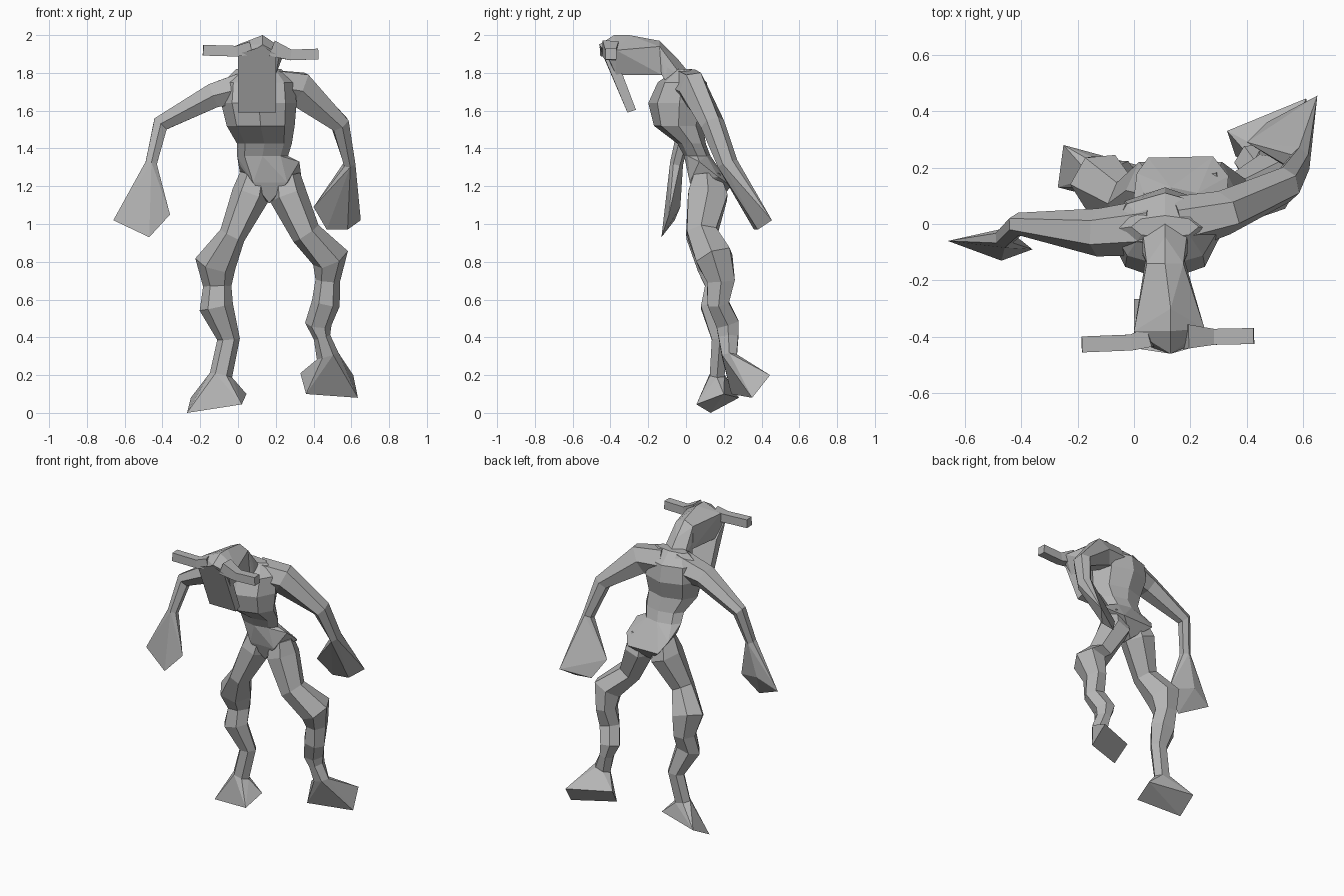
import bpy
import bmesh
import math
from mathutils import Vector

default_cube = bpy.data.objects.get("Cube")
if default_cube:
    bpy.data.objects.remove(default_cube, do_unlink=True)

# Single flat grey for the whole figure
grey = bpy.data.materials.new("plain grey")
grey.use_nodes = True
shade = (.46, .46, .46, 1)
grey.diffuse_color = shade
grey.node_tree.nodes["Principled BSDF"].inputs["Base Color"].default_value = shade

AXIS_X = Vector((1, 0, 0))
AXIS_Y = Vector((0, 1, 0))


def finish(name, bm):
    """Turn a bmesh into a flat shaded object."""
    bmesh.ops.recalc_face_normals(bm, faces=bm.faces[:])
    mesh = bpy.data.meshes.new(name)
    bm.to_mesh(mesh)
    bm.free()
    mesh.materials.append(grey)
    obj = bpy.data.objects.new(name, mesh)
    bpy.context.collection.objects.link(obj)
    return obj


def ring_points(centre, tangent, reference, width, depth, sides):
    """Points of an elliptical polygon square to the tangent."""
    side = (reference - tangent * reference.dot(tangent)).normalized()
    other = tangent.cross(side)
    points = []
    for i in range(sides):
        angle = math.tau * i / sides
        points.append(centre + side * width * math.cos(angle)
                      + other * depth * math.sin(angle))
    return points


def loft(name, stations, reference, sides=6, tangent=None):
    """Skin rings given as x, y, z, half width, half depth.

    Returns the points of the last ring, so another part can join it."""
    bm = bmesh.new()
    centres = [Vector(s[:3]) for s in stations]
    last = len(centres) - 1
    rings = []
    for i, station in enumerate(stations):
        along = centres[min(i + 1, last)] - centres[max(i - 1, 0)]
        direction = tangent or along.normalized()
        points = ring_points(centres[i], direction, reference,
                             station[3], station[4], sides)
        rings.append([bm.verts.new(p) for p in points])
    for lower, upper in zip(rings, rings[1:]):
        for i in range(sides):
            j = (i + 1) % sides
            bm.faces.new((lower[i], lower[j], upper[j], upper[i]))
    bm.faces.new(rings[0])
    bm.faces.new(rings[-1])
    finish(name, bm)
    return points


def hull(name, points):
    """Wrap a convex faceted block around a few corner points."""
    bm = bmesh.new()
    for p in points:
        bm.verts.new(p)
    result = bmesh.ops.convex_hull(bm, input=bm.verts[:])
    loose = [v for v in result["geom_interior"] if isinstance(v, bmesh.types.BMVert)]
    bmesh.ops.delete(bm, geom=loose, context="VERTS")
    bmesh.ops.dissolve_limit(bm, angle_limit=math.radians(4),
                             verts=bm.verts[:], edges=bm.edges[:])
    return finish(name, bm)


# Torso: overhanging chest and narrow waist
waist = loft("torso", [
    (.11, -.01, 1.82, .12, .04),
    (.11, -.02, 1.75, .19, .13),
    (.11, -.035, 1.64, .20, .165),
    (.12, -.04, 1.52, .18, .13),
    (.14, .03, 1.425, .145, .075),
    (.13, .06, 1.36, .135, .07),
], AXIS_X, sides=8, tangent=Vector((0, 0, -1)))

# Pelvis: wide at the hips, pointed at the crotch
hull("pelvis", waist + [
    (.01, .07, 1.31), (.01, .18, 1.27), (.325, .07, 1.33), (.335, .17, 1.25),
    (.08, .02, 1.22), (.26, .02, 1.22), (.05, .235, 1.2), (.28, .24, 1.2),
    (.165, .06, 1.11), (.165, .16, 1.11)])

# Neck with a ridge along its back, and head
neck = [(.11, -.045, 1.875), (.11, .0, 1.82)]
for x in (.03, .19):
    neck += [(x, -.10, 1.83), (x, -.11, 1.76), (x, -.02, 1.78)]
nape = [(.045, -.14, 1.94), (.175, -.14, 1.94), (.11, -.14, 1.97),
        (.04, -.13, 1.79), (.18, -.13, 1.79)]
brow = [(.13, -.38, 2.0), (.13, -.46, 1.95), (.13, -.30, 2.0),
        (.0, -.38, 1.95), (.25, -.37, 1.92), (.22, -.42, 1.90),
        (.01, -.37, 1.79), (.2, -.37, 1.79), (.01, -.42, 1.87)]
hull("neck", neck + nape)
hull("head", nape + brow)

# Long flat muzzle hanging down from the brow
muzzle = [(.13, -.46, 1.94)]
for x in (.0, .2):
    muzzle += [(x, -.44, 1.90), (x, -.335, 1.79),
               (x, -.31, 1.59), (x, -.265, 1.605)]
hull("muzzle", muzzle)

# Sideways horns with square tips
loft("right_horn", [
    (.06, -.40, 1.93, .05, .05),
    (-.01, -.42, 1.915, .04, .04),
    (-.185, -.427, 1.92, .04, .04),
], AXIS_Y + Vector((0, 0, 1)), sides=4)
loft("left_horn", [
    (.18, -.40, 1.93, .06, .06),
    (.28, -.40, 1.895, .04, .04),
    (.425, -.397, 1.90, .04, .04),
], AXIS_Y + Vector((0, 0, 1)), sides=4)

# Arms, each ending in a flared block hand
wrist = loft("right_arm", [
    (.07, -.01, 1.73, .10, .10),
    (-.13, -.03, 1.68, .085, .075),
    (-.41, .0, 1.53, .04, .05),
    (-.46, -.05, 1.32, .035, .035),
], AXIS_Y)
hull("right_hand", wrist + [(-.66, -.06, 1.02), (-.47, -.13, .93),
                            (-.36, -.09, 1.05), (-.52, -.03, 1.09)])

wrist = loft("left_arm", [
    (.16, .0, 1.73, .10, .10),
    (.32, .04, 1.715, .08, .105),
    (.54, .14, 1.53, .065, .055),
    (.59, .22, 1.32, .055, .035),
], AXIS_Y)
hull("left_hand", wrist + [(.65, .455, 1.02), (.58, .38, .97),
                           (.47, .36, .97), (.40, .29, 1.09)])

# Legs with knobbly knees and shins, each ending in a wedge foot
ankle = loft("right_leg", [
    (.09, .11, 1.26, .08, .08),
    (.065, .115, 1.15, .10, .12),
    (-.03, .075, .94, .07, .085),
    (-.12, .15, .79, .11, .11),
    (-.11, .17, .67, .075, .08),
    (-.115, .14, .56, .09, .07),
    (-.05, .18, .39, .06, .05),
    (-.09, .165, .20, .06, .045),
], AXIS_X)
hull("right_foot", ankle + [(-.27, .13, .0), (-.25, .28, .08),
                            (.02, .055, .045), (.045, .20, .10)])

ankle = loft("left_leg", [
    (.25, .11, 1.26, .08, .08),
    (.265, .115, 1.15, .10, .12),
    (.36, .085, .95, .08, .09),
    (.49, .15, .82, .10, .11),
    (.475, .185, .70, .065, .085),
    (.465, .17, .58, .075, .065),
    (.425, .22, .47, .07, .07),
    (.445, .225, .40, .045, .06),
    (.475, .23, .30, .06, .045),
], AXIS_X)
hull("left_foot", ankle + [(.33, .33, .21), (.36, .24, .10),
                           (.635, .35, .08), (.61, .445, .20)])
